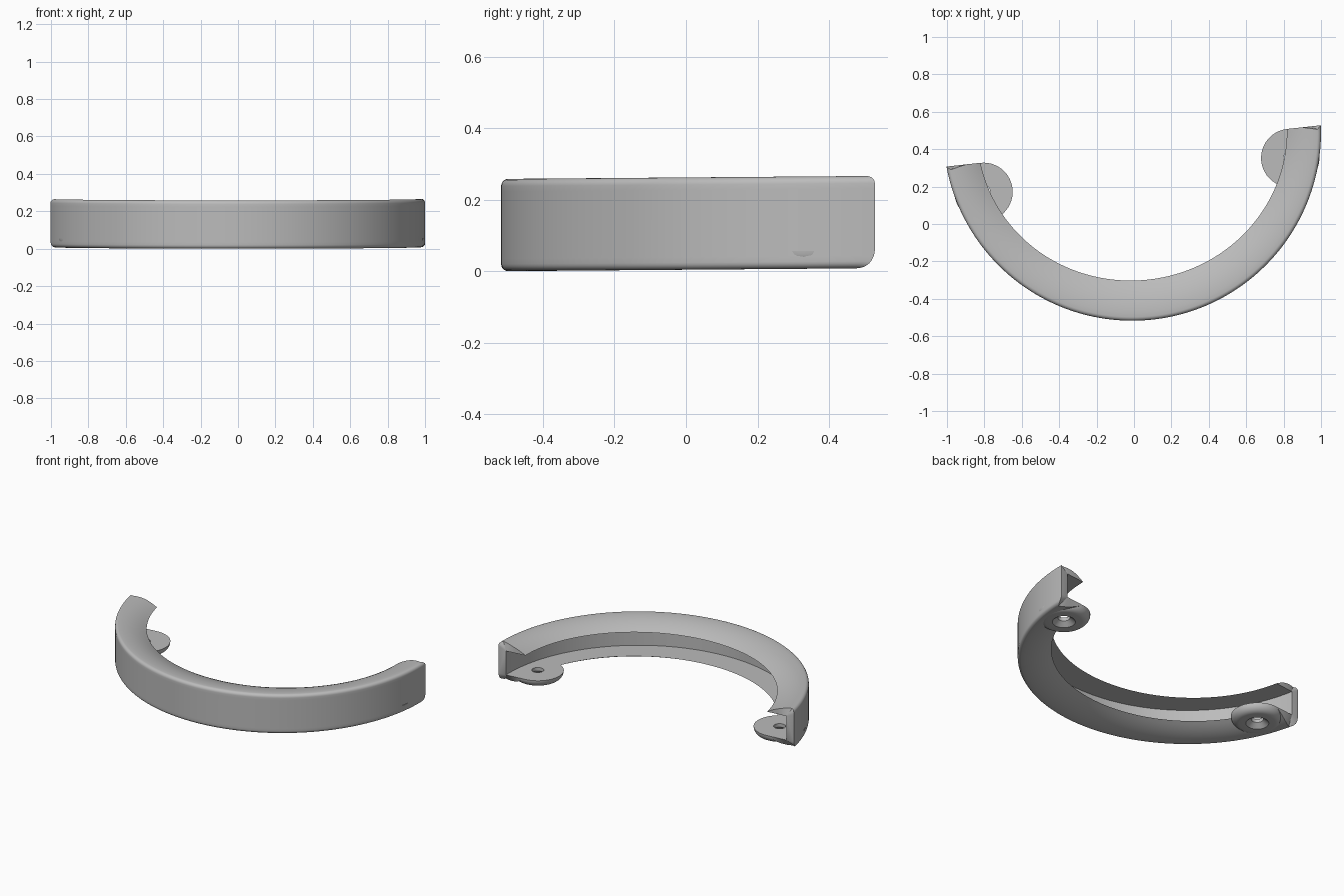
import bpy, bmesh, math
from mathutils import Matrix, Vector

if "Cube" in bpy.data.objects:
    bpy.data.objects.remove(bpy.data.objects["Cube"])

R, WALL, H = 1.01, 0.96, 0.258       # outer radius, channel wall radius, height
FLOOR, CEIL = 0.05, 0.208            # channel floor and ceiling
END = 0.076                          # end planes sit this far in front of the arc centre
SEG = 112
TAB_U, TAB_V, TAB_R = 0.825, -0.232, 0.156
PLACE = Matrix.Translation((-0.01, 0.493, 0)) @ Matrix.Rotation(math.radians(6.3), 4, 'Z')

grey = bpy.data.materials.new("grey_metal")
grey.diffuse_color = (0.5, 0.5, 0.5, 1)
grey.use_nodes = True
grey.node_tree.nodes["Principled BSDF"].inputs["Base Color"].default_value = grey.diffuse_color


def place(p):
    """Turn to the final heading and add the slight tilt."""
    w = PLACE @ Vector(p)
    w.z += 0.008 * (w.y + 0.52)
    return w


def make_object(name, bm):
    bmesh.ops.remove_doubles(bm, verts=bm.verts, dist=1e-5)
    bmesh.ops.recalc_face_normals(bm, faces=bm.faces)
    me = bpy.data.meshes.new(name)
    bm.to_mesh(me)
    bm.free()
    ob = bpy.data.objects.new(name, me)
    bpy.context.collection.objects.link(ob)
    me.materials.append(grey)
    return ob


def smooth(ob):
    bpy.ops.object.select_all(action='DESELECT')
    ob.select_set(True)
    bpy.context.view_layer.objects.active = ob
    bpy.ops.object.shade_smooth_by_angle(angle=math.radians(32))


def outer_profile(lip):
    """Outer side of the section from lower lip to upper lip, as (r, z)."""
    f, n = 0.02, 8
    low = []
    for i in range(n):
        s = 1 - i / n
        low.append((lip + (R - f - lip) * (1 - s), FLOOR * s ** 2))
    for i in range(6):
        a = math.pi / 2 * i / 5
        low.append((R - f + f * math.sin(a), f - f * math.cos(a)))
    low += [(R, 0.035), (R, FLOOR)]
    return low + [(r, H - z) for r, z in reversed(low)]


def end_plane(z):
    """Rounded lower and upper edges of the end faces."""
    for rad, d in ((0.05, z), (0.02, H - z)):
        if d < rad:
            return END + rad - math.sqrt(max(0, rad * rad - (rad - d) ** 2))
    return END


def arc_point(t, r, z):
    a = t * math.acos(end_plane(z) / r)
    return place((r * math.sin(a), -r * math.cos(a), z))


# Curved handle body with an open channel on the inner side
bm = bmesh.new()
rings = []
for k in range(SEG + 1):
    t = 2 * k / SEG - 1
    prof = outer_profile(0.795 + 0.033 * math.sin(t * 1.49) ** 2)
    inner = [(min(r, WALL), min(max(z, FLOOR), CEIL)) for r, z in prof]
    rings.append([[bm.verts.new(arc_point(t, r, z)) for r, z in side]
                  for side in (prof, inner)])
for a, b in zip(rings, rings[1:]):
    for s in (0, 1):
        for i in range(len(a[s]) - 1):
            bm.faces.new((a[s][i], a[s][i + 1], b[s][i + 1], b[s][i]))
for o, n in (rings[0], rings[-1]):
    for i in range(len(o) - 1):
        bm.faces.new((o[i], o[i + 1], n[i + 1], n[i]))
bmesh.ops.dissolve_degenerate(bm, dist=1e-6, edges=bm.edges)
body = make_object("curved_body", bm)

# Screw tabs: round, soft underside, countersunk hole
tab_prof = [(0.036, FLOOR), (0.036, 0.027), (0.068, 0.0)]
for i in range(9):
    a = math.pi / 2 * i / 8
    tab_prof.append((TAB_R - 0.05 + 0.05 * math.sin(a), 0.05 - 0.05 * math.cos(a)))

for name, side in (("left", -1), ("right", 1)):
    centre = Vector((side * TAB_U, TAB_V, 0))
    bm = bmesh.new()
    N = 48
    cols = []
    for k in range(N):
        a = 2 * math.pi * k / N
        cols.append([bm.verts.new(place(centre + Vector((r * math.cos(a), r * math.sin(a), z))))
                     for r, z in tab_prof])
    m = len(tab_prof)
    for k in range(N):
        a, b = cols[k], cols[(k + 1) % N]
        for i in range(m):
            j = (i + 1) % m
            bm.faces.new((a[i], a[j], b[j], b[i]))
    smooth(make_object(name + "_screw_tab", bm))

    # Clearance in the body so the screw hole stays open
    bm = bmesh.new()
    bmesh.ops.create_cone(bm, cap_ends=True, segments=48, radius1=0.1, radius2=0.1, depth=0.16,
                          matrix=Matrix.Translation(place(centre) + Vector((0, 0, 0.0))))
    cutter = make_object(name + "_hole_cutter", bm)
    cutter.hide_render = True
    cutter.hide_set(True)
    mod = body.modifiers.new(name + "_hole", 'BOOLEAN')
    mod.operation = 'DIFFERENCE'
    mod.solver = 'EXACT'
    mod.object = cutter

bpy.ops.object.select_all(action='DESELECT')
body.select_set(True)
bpy.context.view_layer.objects.active = body
for mod in list(body.modifiers):
    bpy.ops.object.modifier_apply(modifier=mod.name)
smooth(body)
